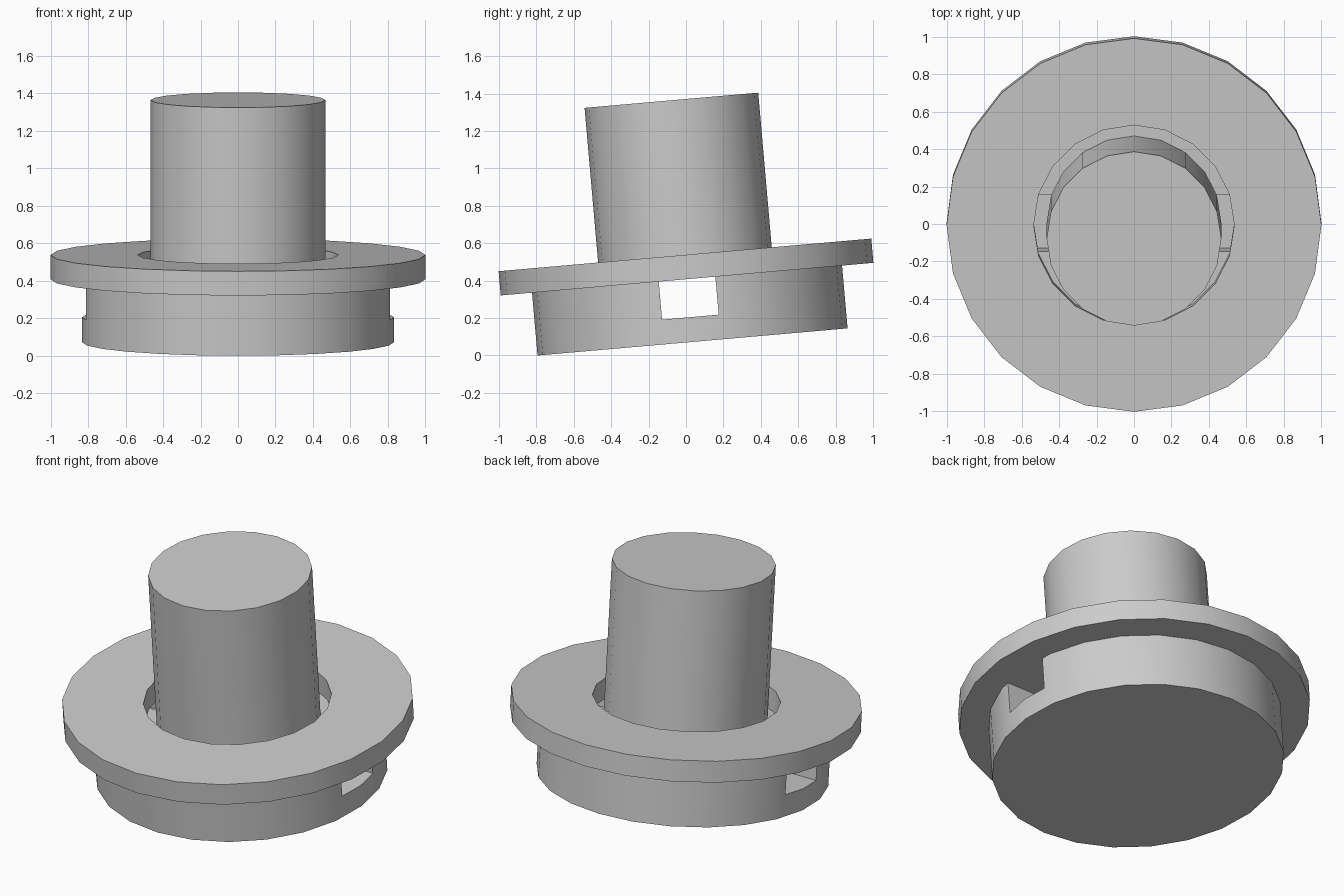
import bpy
import bmesh
from math import radians
from mathutils import Matrix

cube = bpy.data.objects.get("Cube")
if cube:
    bpy.data.objects.remove(cube, do_unlink=True)

# The whole fitting leans forward around the x axis
TILT = Matrix.Translation((0, 0.035, 0.0725)) @ Matrix.Rotation(radians(5), 4, 'X')
BASE_TOP, FLANGE_TOP, POST_TOP = 0.337, 0.467, 1.297

grey = bpy.data.materials.new("plain grey")
grey.use_nodes = True
colour = (0.6, 0.6, 0.6, 1)
grey.diffuse_color = colour
grey.node_tree.nodes["Principled BSDF"].inputs["Base Color"].default_value = colour


def finish(name, bm):
    mesh = bpy.data.meshes.new(name)
    bm.transform(TILT)
    bm.to_mesh(mesh)
    bm.free()
    mesh.materials.append(grey)
    obj = bpy.data.objects.new(name, mesh)
    bpy.context.collection.objects.link(obj)
    return obj


def cylinder(name, radius, bottom, top, sides):
    bm = bmesh.new()
    bmesh.ops.create_cone(bm, cap_ends=True, segments=sides, radius1=radius,
                          radius2=radius, depth=top - bottom,
                          matrix=Matrix.Translation((0, 0, (bottom + top) / 2)))
    return finish(name, bm)


def box(name, size, centre):
    bm = bmesh.new()
    bmesh.ops.create_cube(bm, size=1, matrix=Matrix.Translation(centre)
                          @ Matrix.Diagonal((*size, 1)))
    return finish(name, bm)


def activate(obj):
    bpy.ops.object.select_all(action='DESELECT')
    obj.select_set(True)
    bpy.context.view_layer.objects.active = obj


def cut(obj, cutter):
    mod = obj.modifiers.new("cut", 'BOOLEAN')
    mod.operation = 'DIFFERENCE'
    mod.solver = 'EXACT'
    mod.object = cutter
    activate(obj)
    bpy.ops.object.modifier_apply(modifier=mod.name)
    bpy.data.objects.remove(cutter, do_unlink=True)


# Base disc with a slot running side to side under the flange
base = cylinder("base", 0.832, 0, BASE_TOP, 24)
cut(base, box("slot_cutter", (2, 0.304, 0.4), (0, 0, 0.133 + 0.2)))

# Wide flange with a round hole that leaves a gap around the post
flange = cylinder("flange", 1.0, BASE_TOP, FLANGE_TOP, 24)
cut(flange, cylinder("hole_cutter", 0.535, 0.2, 0.6, 20))

# Central post standing on the base
post = cylinder("post", 0.466, BASE_TOP, POST_TOP, 20)

for part in (base, flange, post):
    activate(part)
    bpy.ops.object.shade_smooth_by_angle(angle=radians(30))
